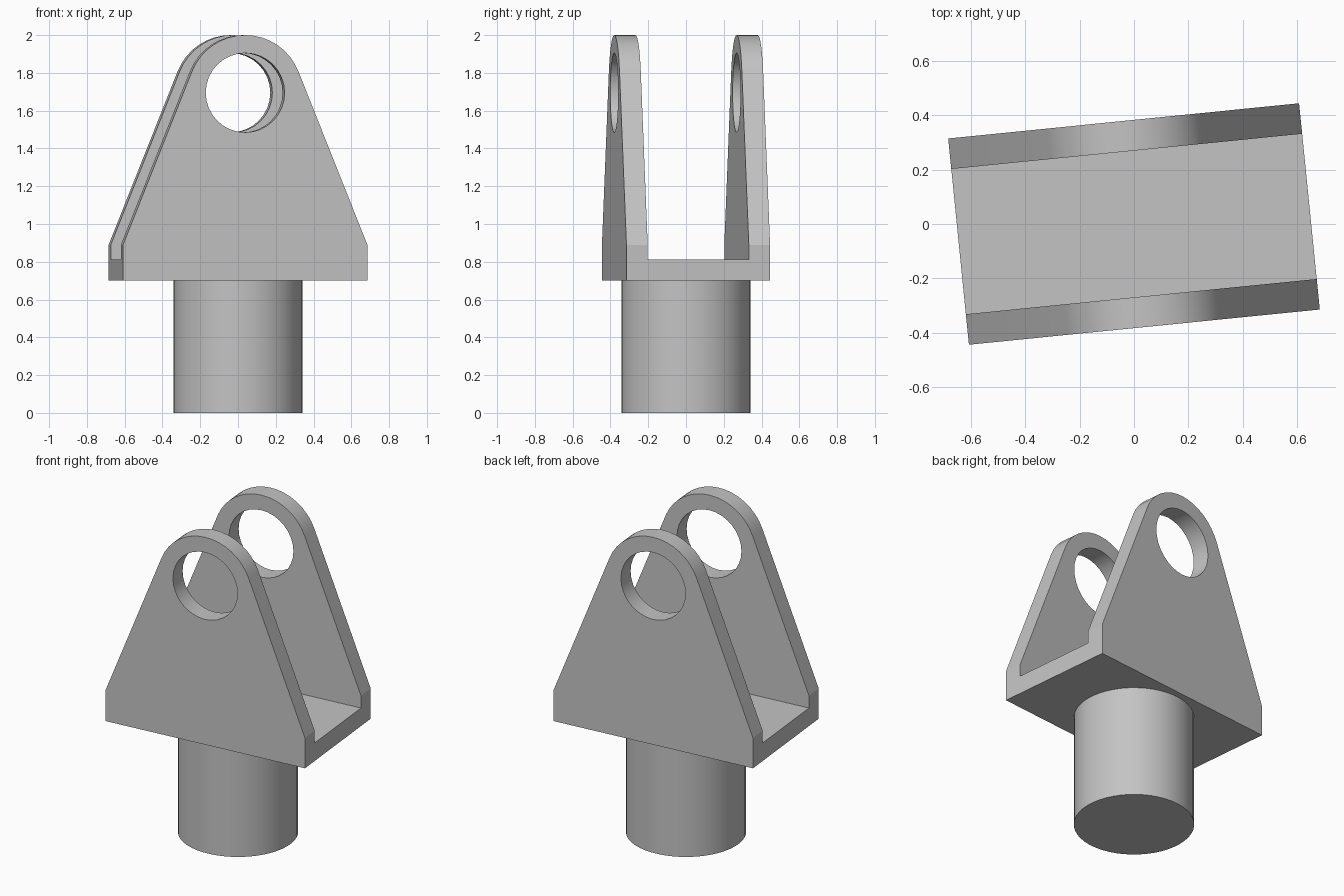
import bpy, bmesh, math
from mathutils import Vector

cube = bpy.data.objects.get("Cube")
if cube:
    bpy.data.objects.remove(cube, do_unlink=True)

TURN = 0.1                      # yoke is turned slightly on its shaft
HALF_L, HALF_W, THICK = 0.65, 0.382, 0.113
BASE_Z, SHOULDER_Z = 0.7, 0.89
EYE_Z, EYE_R, HOLE_R = 1.695, 0.305, 0.21

grey = bpy.data.materials.new("plain grey")
grey.use_nodes = True
grey.diffuse_color = (0.55, 0.55, 0.55, 1)
grey.node_tree.nodes["Principled BSDF"].inputs["Base Color"].default_value = grey.diffuse_color


def prism(name, points, axis, half):
    """Extrude a 2D outline (across, z) symmetrically along x or y."""
    def place(p, d):
        return Vector((d, p[0], p[1])) if axis == "x" else Vector((p[0], d, p[1]))
    bm = bmesh.new()
    face = bm.faces.new([bm.verts.new(place(p, -half)) for p in points])
    ext = bmesh.ops.extrude_face_region(bm, geom=[face])
    moved = [g for g in ext["geom"] if isinstance(g, bmesh.types.BMVert)]
    bmesh.ops.translate(bm, verts=moved, vec=place((0, 0), 2 * half))
    bmesh.ops.recalc_face_normals(bm, faces=bm.faces)
    mesh = bpy.data.meshes.new(name)
    bm.to_mesh(mesh)
    bm.free()
    obj = bpy.data.objects.new(name, mesh)
    bpy.context.collection.objects.link(obj)
    mesh.materials.append(grey)
    return obj


def activate(obj):
    bpy.ops.object.select_all(action="DESELECT")
    obj.select_set(True)
    bpy.context.view_layer.objects.active = obj


def combine(obj, cutter, operation):
    mod = obj.modifiers.new(operation.lower(), "BOOLEAN")
    mod.object, mod.operation, mod.solver = cutter, operation, "EXACT"
    activate(obj)
    bpy.ops.object.modifier_apply(modifier=mod.name)
    bpy.data.objects.remove(cutter, do_unlink=True)


def arc(radius, start, end, steps):
    angles = [start + (end - start) * i / steps for i in range(steps + 1)]
    return [(radius * math.cos(a), EYE_Z + radius * math.sin(a)) for a in angles]


# U-shaped channel: floor and two upright walls
inner, floor = HALF_W - THICK, BASE_Z + THICK
channel = [(-HALF_W, BASE_Z), (HALF_W, BASE_Z), (HALF_W, 2.2), (inner, 2.2),
           (inner, floor), (-inner, floor), (-inner, 2.2), (-HALF_W, 2.2)]
yoke = prism("yoke", channel, "x", 0.9)

# Side outline: upright shoulders, straight flanks tangent to a rounded top
drop = EYE_Z - SHOULDER_Z
tangent = math.acos(EYE_R / math.hypot(HALF_L, drop)) - math.atan2(drop, HALF_L)
outline = [(-HALF_L, 0.5), (HALF_L, 0.5), (HALF_L, SHOULDER_Z)]
outline += arc(EYE_R, tangent, math.pi - tangent, 16) + [(-HALF_L, SHOULDER_Z)]
combine(yoke, prism("side_outline", outline, "y", 0.6), "INTERSECT")

# Round eye through both walls
combine(yoke, prism("eye_hole", arc(HOLE_R, 0, math.tau, 32)[:-1], "y", 0.6), "DIFFERENCE")
yoke.rotation_euler.z = TURN

# Round shaft, seated a little way into the floor
height = BASE_Z + 0.03
bpy.ops.mesh.primitive_cylinder_add(vertices=48, radius=0.342, depth=height,
                                    location=(0, 0, height / 2))
shaft = bpy.context.object
shaft.name = "shaft"
shaft.data.materials.append(grey)

for part in (yoke, shaft):
    activate(part)
    bpy.ops.object.shade_smooth_by_angle(angle=math.radians(18))
